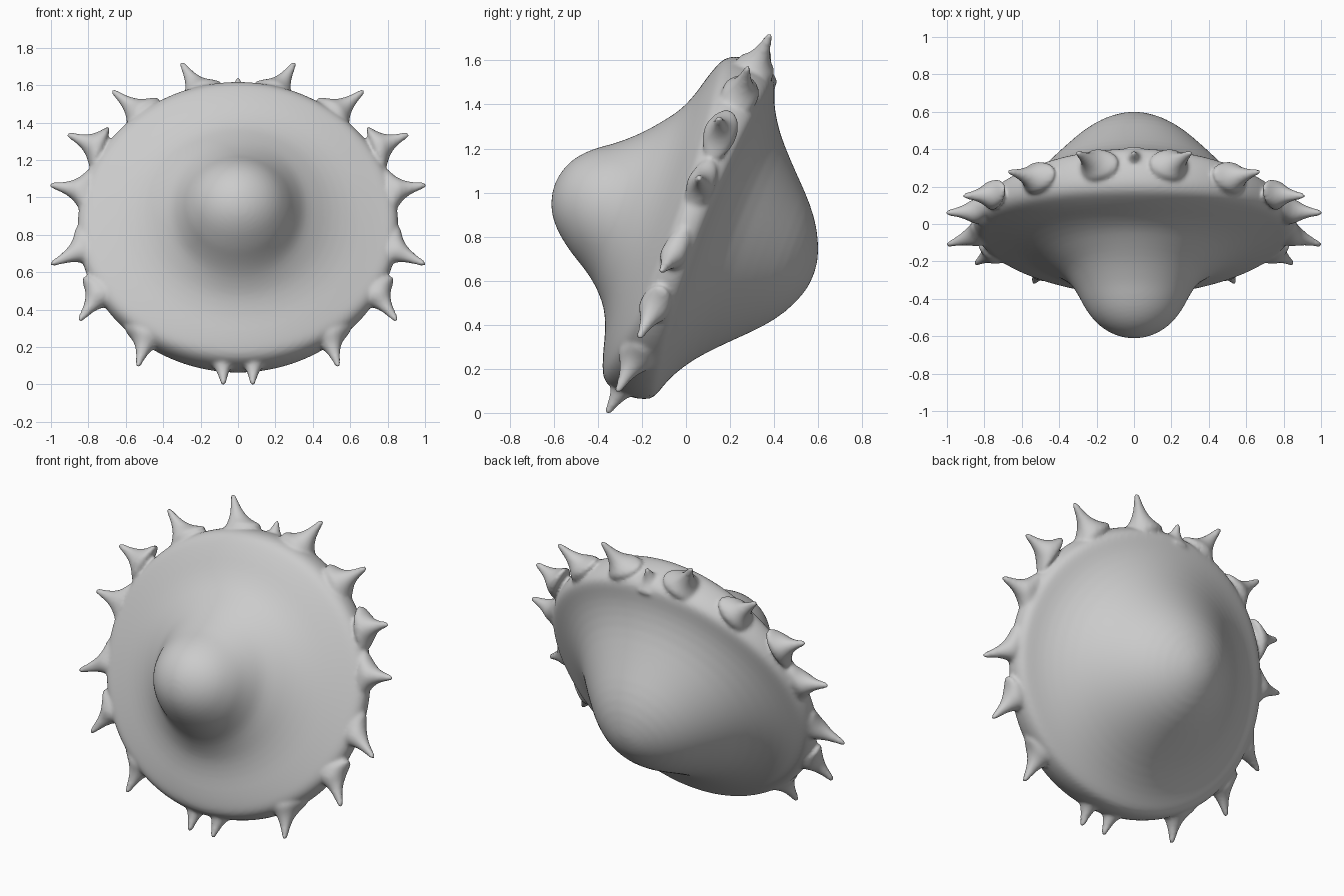
import bpy, bmesh, math
from mathutils import Vector

if "Cube" in bpy.data.objects:
    bpy.data.objects.remove(bpy.data.objects["Cube"])

grey = bpy.data.materials.new("plain grey")
grey.diffuse_color = (0.6, 0.6, 0.6, 1)
grey.use_nodes = True
grey.node_tree.nodes["Principled BSDF"].inputs["Base Color"].default_value = grey.diffuse_color

CENTRE = Vector((0, 0, 0.845))
TILT = math.radians(20.7)
FRONT = Vector((0, -math.cos(TILT), math.sin(TILT)))   # disc axis, front side
UP = Vector((0, math.sin(TILT), math.cos(TILT)))       # up within the disc plane
parts = []


def finish(bm, name):
    bmesh.ops.recalc_face_normals(bm, faces=bm.faces)
    mesh = bpy.data.meshes.new(name)
    bm.to_mesh(mesh)
    bm.free()
    mesh.materials.append(grey)
    ob = bpy.data.objects.new(name, mesh)
    bpy.context.collection.objects.link(ob)
    parts.append(ob)


def skin(bm, start, rings, end):
    """Close a stack of vertex rings with a point at each end."""
    n = len(rings[0])
    for i in range(n):
        j = (i + 1) % n
        bm.faces.new((start, rings[0][i], rings[0][j]))
        bm.faces.new((end, rings[-1][j], rings[-1][i]))
        for a, b in zip(rings, rings[1:]):
            bm.faces.new((a[i], b[i], b[j], a[j]))


def clamp(v):
    return max(0, min(1, v))


# Disc body with a narrow front knob and a broader back dome: (radius, height)
front = [(.05, .621), (.10, .606), (.15, .578), (.20, .532), (.24, .480), (.27, .436), (.30, .394),
         (.34, .342), (.39, .289), (.45, .238), (.50, .204), (.58, .172), (.66, .153),
         (.73, .130), (.775, .110), (.80, .075)]
back = [(.80, -.105), (.778, -.140), (.72, -.156), (.65, -.182), (.55, -.245), (.46, -.328),
        (.38, -.407), (.30, -.488), (.20, -.563), (.10, -.605), (.05, -.616)]
profile = front + [(.812, .03), (.815, -.04)] + back
bm = bmesh.new()
rings = []
for r, h in profile:
    ring = []
    for k in range(96):
        a = 2 * math.pi * k / 96
        rim = clamp((r - .45) / .3)                    # rim is thinner and wider at the sides
        height = h * (1 - .45 * rim * math.cos(a) ** 2)
        x = r * math.cos(a) * (1 + .055 * rim)
        up = r * math.sin(a)
        if h > .15:                                    # knob sags a little and has a tight foot
            up -= .03 * clamp((.42 - r) / .15)
            x *= 1 + .07 * clamp(1 - abs(r - .18) / .12) - .09 * clamp(1 - abs(r - .40) / .13)
        ring.append(bm.verts.new(CENTRE + Vector((x, 0, 0)) + UP * up + FRONT * height))
    rings.append(ring)
skin(bm, bm.verts.new(CENTRE + FRONT * .626 - UP * .03), rings, bm.verts.new(CENTRE - FRONT * .619))
finish(bm, "disc_body")


# Flared spikes round the rim, flattened at the root to the rim thickness
def spike(name, base, tip, width):
    base, tip = Vector(base), Vector(tip)
    axis = tip - base
    side = axis.cross(FRONT).normalized()
    depth = side.cross(axis).normalized()
    cap = .055 + .04 * abs(base.z - CENTRE.z) / .75
    bm = bmesh.new()
    rings = []
    for t, r in [(0, 2.1), (.12, 1.75), (.22, 1.3), (.32, .98), (.43, .74), (.56, .55),
                 (.70, .41), (.85, .31), (.96, .25), (1.03, .18)]:
        ring = []
        for k in range(16):
            a = 2 * math.pi * k / 16
            ring.append(bm.verts.new(base + axis * t + side * math.cos(a) * r * width
                                     + depth * math.sin(a) * min(r * width, cap)))
        rings.append(ring)
    skin(bm, bm.verts.new(base - axis * .1), rings, bm.verts.new(base + axis * 1.06))
    finish(bm, name)


spikes = [  # base x, base y offset, base z, tip x, tip y, tip z
    (.19, .04, 1.54, .30, .38, 1.715), (.50, .02, 1.43, .665, .28, 1.565),
    (.73, 0, 1.26, .905, .15, 1.335), (.80, 0, 1.03, .998, .06, 1.065),
    (.79, 0, .74, .993, -.11, .645), (.72, 0, .51, .845, -.21, .345),
    (.48, 0, .28, .535, -.31, .10), (.085, 0, .17, .078, -.355, .005)]
for i, (bx, dy, bz, tx, ty, tz) in enumerate(spikes):
    by = (bz - CENTRE.z) * math.tan(TILT) + dy
    for s, label in ((1, "right"), (-1, "left")):
        spike(f"spike_{label}_{i + 1}", (s * bx, by, bz), (s * tx, ty, tz), .07)
# Small nub at the top of the rim
spike("top_nub", (0, .33, 1.52), (0, .38, 1.635), .06)

# Fuse the parts into one soft skin
for ob in parts:
    ob.select_set(True)
bpy.context.view_layer.objects.active = parts[0]
bpy.ops.object.join()
body = parts[0]
body.name = "spiked_disc"
sub = body.modifiers.new("round", 'SUBSURF')
sub.levels = sub.render_levels = 1
fuse = body.modifiers.new("fuse", 'REMESH')
fuse.mode = 'VOXEL'
fuse.voxel_size = .011
fuse.use_smooth_shade = True
soft = body.modifiers.new("soften", 'SMOOTH')
soft.factor = .5
soft.iterations = 6
